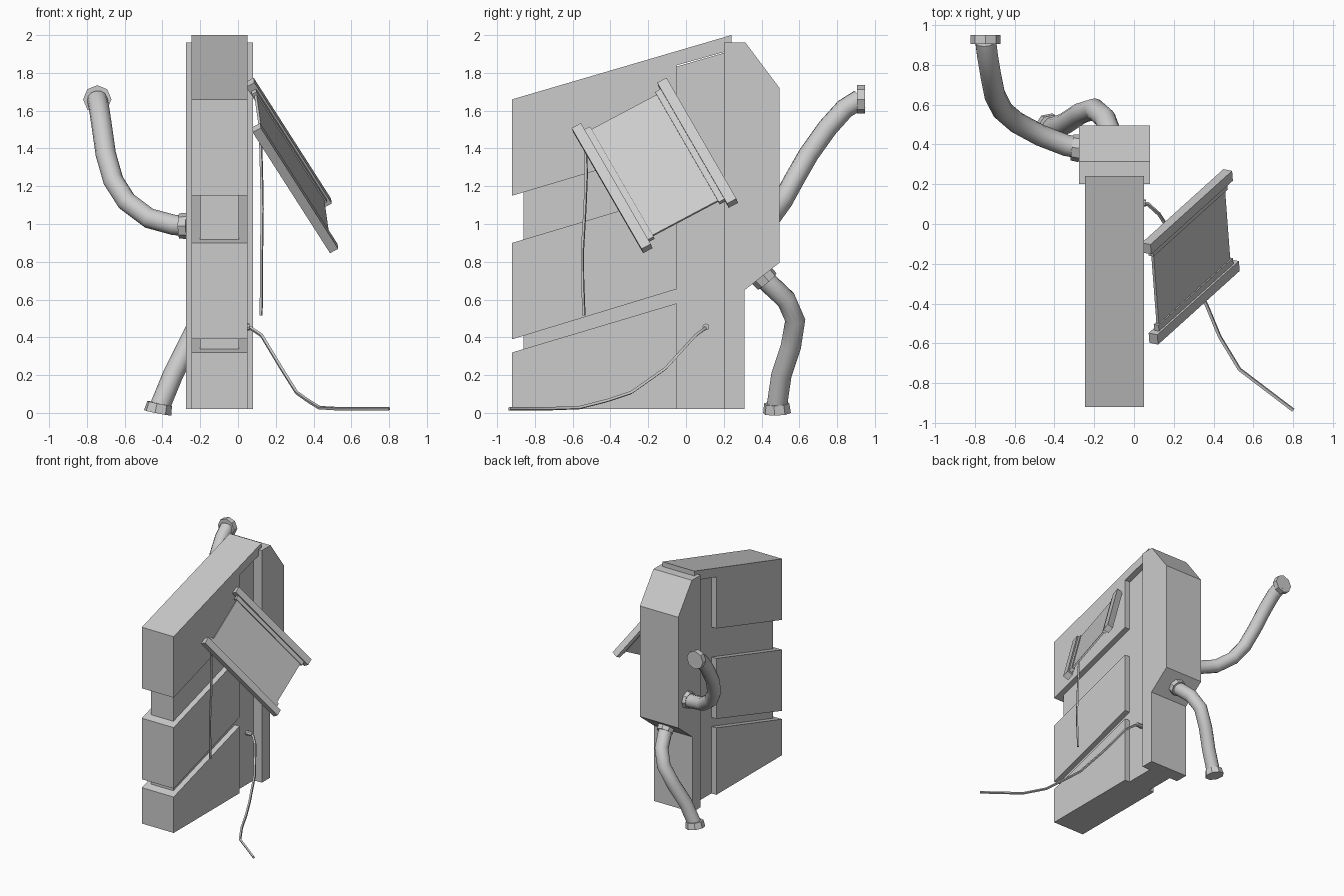
import bpy, bmesh
from mathutils import Vector, Matrix

if "Cube" in bpy.data.objects:
    bpy.data.objects.remove(bpy.data.objects["Cube"])


def finish(name, bm):
    bmesh.ops.recalc_face_normals(bm, faces=bm.faces)
    me = bpy.data.meshes.new(name)
    bm.to_mesh(me)
    bm.free()
    ob = bpy.data.objects.new(name, me)
    bpy.context.collection.objects.link(ob)
    return ob


def slab(name, profile, x0, x1):
    """Extrude a (y, z) profile from x0 to x1."""
    bm = bmesh.new()
    face = bm.faces.new([bm.verts.new((x0, y, z)) for y, z in profile])
    ext = bmesh.ops.extrude_face_region(bm, geom=[face])
    verts = [g for g in ext["geom"] if isinstance(g, bmesh.types.BMVert)]
    bmesh.ops.translate(bm, verts=verts, vec=(x1 - x0, 0, 0))
    return finish(name, bm)


def tube(name, points, radius, res):
    cu = bpy.data.curves.new(name, "CURVE")
    cu.dimensions = "3D"
    cu.bevel_depth = radius
    cu.bevel_resolution = res
    cu.use_fill_caps = True
    sp = cu.splines.new("POLY")
    sp.points.add(len(points) - 1)
    for p, co in zip(sp.points, points):
        p.co = (*co, 1)
    ob = bpy.data.objects.new(name, cu)
    bpy.context.collection.objects.link(ob)
    bpy.ops.object.select_all(action="DESELECT")
    ob.select_set(True)
    bpy.context.view_layer.objects.active = ob
    bpy.ops.object.convert(target="MESH")
    bpy.ops.object.shade_smooth_by_angle(angle=0.9)


def collar(name, a, b, r0, r1, sides=8):
    """Flat-sided ring between points a and b."""
    a, b = Vector(a), Vector(b)
    rot = (b - a).to_track_quat("Z", "Y").to_matrix().to_4x4()
    bm = bmesh.new()
    bmesh.ops.create_cone(bm, cap_ends=True, segments=sides, radius1=r0, radius2=r1,
                          depth=(b - a).length,
                          matrix=Matrix.Translation((a + b) / 2) @ rot)
    finish(name, bm)


# Sloped body: recessed core and three cladding panels
slab("body_core", [(-0.86, 0.02), (0.25, 0.02), (0.25, 1.92), (-0.86, 1.6)], -0.2, 0.005)
panels = {
    "upper_panel": [(-0.92, 1.15), (-0.05, 1.41), (-0.05, 1.84), (0.20, 1.91),
                    (0.24, 1.925), (0.24, 2.0), (-0.92, 1.66)],
    "middle_panel": [(-0.92, 0.39), (-0.05, 0.655), (-0.05, 1.16), (-0.92, 0.90)],
    "lower_panel": [(-0.92, 0.02), (-0.05, 0.02), (-0.05, 0.58), (-0.92, 0.32)],
}
for name, prof in panels.items():
    slab(name, prof, -0.245, 0.05)

# Chamfered rear spine
slab("rear_spine", [(0.2, 0.02), (0.31, 0.02), (0.31, 0.65), (0.495, 0.795), (0.495, 1.72),
                    (0.315, 1.96), (0.2, 1.96)], -0.275, 0.08)

# Upper pipe with wall collar and end cap
tube("upper_pipe", [(-0.26, 0.38, 0.99), (-0.34, 0.395, 0.995), (-0.47, 0.445, 1.03),
                    (-0.59, 0.51, 1.12), (-0.66, 0.57, 1.23), (-0.70, 0.65, 1.37),
                    (-0.72, 0.75, 1.51), (-0.735, 0.84, 1.61), (-0.745, 0.92, 1.66)], 0.054, 4)
collar("upper_pipe_collar", (-0.27, 0.38, 0.99), (-0.312, 0.385, 0.99), 0.07, 0.066)
collar("upper_pipe_cap", (-0.745, 0.905, 1.66), (-0.745, 0.948, 1.66), 0.075, 0.075)

# Lower pipe running down to the ground
tube("lower_pipe", [(-0.1, 0.38, 0.74), (-0.115, 0.45, 0.675), (-0.145, 0.53, 0.60),
                    (-0.20, 0.578, 0.49), (-0.27, 0.555, 0.35), (-0.345, 0.505, 0.2),
                    (-0.415, 0.48, 0.03)], 0.054, 4)
collar("lower_pipe_collar", (-0.1, 0.395, 0.735), (-0.105, 0.43, 0.695), 0.068, 0.066)
collar("lower_pipe_foot", (-0.425, 0.482, 0.0), (-0.415, 0.48, 0.05), 0.075, 0.068)

# Tilted tray: thin plate, inner strips and two long rails
along = Vector((0.41, 0.37, -0.64)).normalized()
across = Vector((-0.04, 0.45, 0.25))
across = (across - along * across.dot(along)).normalized()
normal = along.cross(across)
centre = Vector((0.285, -0.165, 1.31))
frame = Matrix.Translation(centre) @ Matrix((along, across, normal)).transposed().to_4x4()


def tray_box(name, size, offset=0.0):
    bm = bmesh.new()
    bmesh.ops.create_cube(bm, size=1, matrix=frame @ Matrix.Translation((0, offset, 0))
                          @ Matrix.Diagonal((*size, 1)))
    finish(name, bm)


tray_box("tray_plate", (0.74, 0.5, 0.014))
for side, label in ((-1, "front"), (1, "rear")):
    tray_box(f"tray_{label}_rail", (0.845, 0.056, 0.05), side * 0.257)
    tray_box(f"tray_{label}_strip", (0.77, 0.035, 0.028), side * 0.213)

# Hanging cord and loose floor cable
tube("hanging_cord", [(0.12, -0.53, 1.43), (0.125, -0.528, 1.25), (0.128, -0.535, 1.08),
                      (0.125, -0.548, 0.86), (0.125, -0.547, 0.7), (0.122, -0.54, 0.515)], 0.009, 0)
tube("floor_cable", [(0.03, 0.105, 0.455), (0.07, 0.1, 0.447), (0.125, 0.05, 0.41),
                     (0.23, -0.11, 0.235), (0.31, -0.29, 0.108), (0.37, -0.42, 0.065),
                     (0.43, -0.565, 0.028), (0.53, -0.73, 0.022), (0.80, -0.935, 0.022)], 0.01, 0)
collar("cable_socket", (0.0, 0.105, 0.455), (0.06, 0.105, 0.455), 0.018, 0.018)
